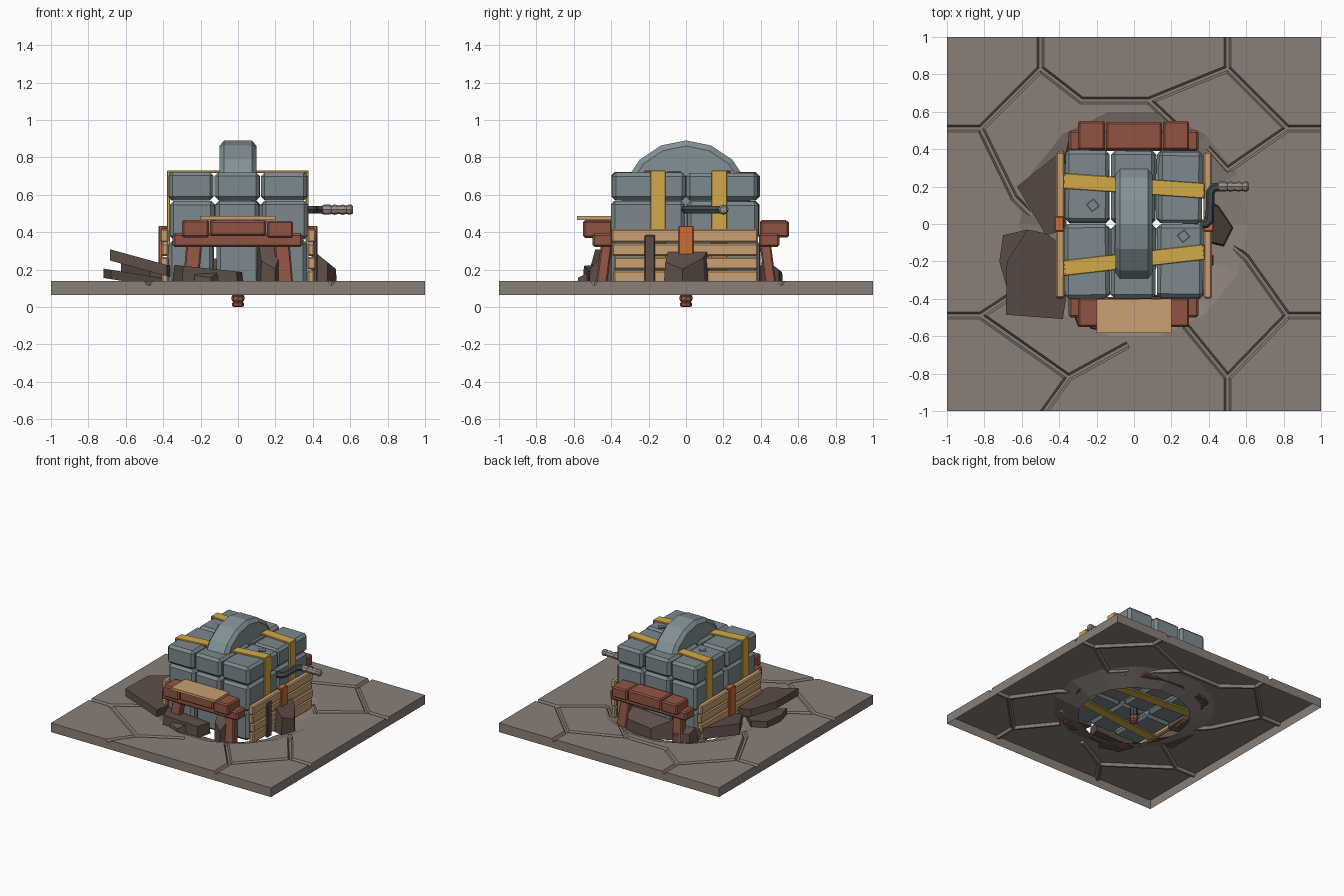
import bpy, bmesh, math, random
from mathutils import Vector, Matrix

if "Cube" in bpy.data.objects:
    bpy.data.objects.remove(bpy.data.objects["Cube"])

random.seed(4)


def mat(name, r, g, b):
    m = bpy.data.materials.new(name)
    lin = [((c / 255 + 0.055) / 1.055) ** 2.4 for c in (r, g, b)]
    m.diffuse_color = (*lin, 1)
    m.use_nodes = True
    m.node_tree.nodes["Principled BSDF"].inputs["Base Color"].default_value = m.diffuse_color
    return m


FLOOR = mat("floor_stone", 138, 127, 119)
STONE = mat("blue_grey_stone", 124, 137, 142)
WHEEL = mat("wheel_stone", 130, 145, 150)
YELLOW = mat("yellow_strap", 212, 170, 74)
TAN = mat("tan_wood", 200, 160, 114)
RED = mat("red_wood", 145, 84, 68)
DARK = mat("dark_earth", 94, 78, 72)
ORANGE = mat("orange_metal", 202, 108, 54)
IRON = mat("dark_iron", 66, 74, 79)
GRIP = mat("grip_beige", 158, 143, 134)


def finish(name, bm, m, bevel=0):
    bmesh.ops.recalc_face_normals(bm, faces=bm.faces)
    me = bpy.data.meshes.new(name)
    bm.to_mesh(me)
    bm.free()
    ob = bpy.data.objects.new(name, me)
    bpy.context.collection.objects.link(ob)
    if m:
        me.materials.append(m)
    if bevel:
        b = ob.modifiers.new("bevel", 'BEVEL')
        b.width, b.segments = bevel, 1
    return ob


def box(name, m, x0, x1, y0, y1, z0, z1, bevel=0, rot=None, taper=None):
    """Box from its limits; rot=(angle, axis), taper=(dx, dy) moves the lower end."""
    bm = bmesh.new()
    bmesh.ops.create_cube(bm, size=1)
    for v in bm.verts:
        low = v.co.z < 0
        v.co = Vector((v.co.x * (x1 - x0), v.co.y * (y1 - y0), v.co.z * (z1 - z0)))
        if rot:
            v.co = Matrix.Rotation(math.radians(rot[0]), 3, rot[1]) @ v.co
        v.co += Vector(((x0 + x1) / 2, (y0 + y1) / 2, (z0 + z1) / 2))
        if taper and low:
            v.co += Vector((taper[0], taper[1], 0))
    return finish(name, bm, m, bevel)


def lathe(name, m, prof, n, matrix):
    """Closed turned part; prof is (radius, height) pairs."""
    bm = bmesh.new()
    rings = [[bm.verts.new(matrix @ Vector((r * math.cos(a), r * math.sin(a), h)))
              for a in (2 * math.pi * i / n for i in range(n))] for r, h in prof]
    for p, q in zip(rings, rings[1:]):
        for i in range(n):
            bm.faces.new((p[i], p[(i + 1) % n], q[(i + 1) % n], q[i]))
    bm.faces.new(rings[0])
    bm.faces.new(rings[-1])
    return finish(name, bm, m)


def shard(name, pts, a, bx, by, thick=None, shrink=1.0):
    """Broken slab: polygon with sloped top z = a + bx*x + by*y."""
    bm = bmesh.new()
    cx = sum(p[0] for p in pts) / len(pts)
    cy = sum(p[1] for p in pts) / len(pts)
    top, low = [], []
    for x, y in pts:
        z = a + bx * x + by * y
        top.append(bm.verts.new((cx + (x - cx) * shrink, cy + (y - cy) * shrink, z)))
        low.append(bm.verts.new((x, y, z - thick if thick else 0.10)))
    n = len(pts)
    bm.faces.new(top)
    bm.faces.new(low[::-1])
    for i in range(n):
        bm.faces.new((low[i], low[(i + 1) % n], top[(i + 1) % n], top[i]))
    return finish(name, bm, DARK)


# Floor slab with carved joints and a crater; underside left open
floor = box("floor_slab", FLOOR, -1, 1, -1, 1, 0.065, 0.14)


def carve(cutter):
    cutter.hide_render = True
    b = floor.modifiers.new("cut", 'BOOLEAN')
    b.operation, b.solver, b.object = 'DIFFERENCE', 'EXACT', cutter
    bpy.context.view_layer.objects.active = floor
    bpy.ops.object.modifier_apply(modifier="cut")
    bpy.data.objects.remove(cutter)


joints = [[(-1.1, .51), (-.82, .51), (-.5, .83), (-.5, 1.1)],
          [(-.5, .83), (-.28, .66), (.08, .66), (.5, .83), (.5, 1.1)],
          [(.5, .83), (.82, .51), (1.1, .51)], [(.82, .51), (.5, .29), (.4, .4)],
          [(.08, .66), (.25, .5)], [(-.82, .51), (-.64, .14), (-.5, 0)],
          [(-1.1, -.49), (-.82, -.49), (-.5, -.28)],
          [(-.82, -.49), (-.35, -.82), (-.55, -1.1)], [(-.35, -.82), (-.04, -.65)],
          [(.28, -.55), (.5, -.82), (.82, -.49), (1.1, -.49)],
          [(.82, -.49), (.6, -.18), (.5, -.1)], [(.5, -.82), (.5, -1.1)]]
for line in joints:
    for p, q in zip(line, line[1:]):
        p, q = Vector((*p, 0)), Vector((*q, 0))
        d = (q - p).normalized()
        s = Vector((-d.y, d.x, 0))
        bm = bmesh.new()
        ends = []
        for e in (p - d * 0.008, q + d * 0.008):
            ends.append([bm.verts.new(e + s * w + Vector((0, 0, z)))
                         for w, z in ((-.024, .15), (-.008, .118), (.008, .118), (.024, .15))])
        for i in range(4):
            j = (i + 1) % 4
            bm.faces.new((ends[0][i], ends[0][j], ends[1][j], ends[1][i]))
        bm.faces.new(ends[0])
        bm.faces.new(ends[1][::-1])
        carve(finish("joint_cutter", bm, None))
carve(lathe("crater_cutter", None, [(.40, .055), (.62, .1425)], 14, Matrix()))
bm = bmesh.new()
bm.from_mesh(floor.data)
bmesh.ops.delete(bm, geom=[f for f in bm.faces if f.normal.z < -0.9], context='FACES')
bm.to_mesh(floor.data)
bm.free()

# Stacked stone blocks
j = lambda: random.uniform(-0.006, 0.006)
for c, (x0, x1) in enumerate(((-.368, -.128), (-.118, .115), (.125, .366))):
    for r, (y0, y1) in enumerate(((-.395, -.005), (.005, .39))):
        for k, (z0, z1) in enumerate(((.12, .355), (.36, .565), (.57, .72))):
            box(f"stone_block_{c}{r}{k}", STONE, x0 + j(), x1 + j(), y0 + j(), y1 + j(),
                z0, z1 + j() / 2, 0.02, (random.uniform(-1, 1), 'Z'))
# Small diamond chips on the top blocks
for x, y in ((-.22, .1), (.265, -.065)):
    box("diamond_chip", IRON, x - .027, x + .027, y - .027, y + .027, .716, .723, 0, (38, 'Z'))
    box("diamond_chip_centre", STONE, x - .02, x + .02, y - .02, y + .02, .718, .725, 0, (38, 'Z'))

# Grinding wheel
lathe("grinding_wheel", WHEEL, [(.32, -.1), (.35, -.075), (.35, .075), (.32, .1)], 16,
      Matrix.Translation((0, 0, .54)) @ Matrix.Rotation(math.pi / 2, 4, 'Y'))

# Yellow straps around the blocks
for yl, yr in ((.23, .178), (-.235, -.15)):
    ang = math.degrees(math.atan2(yr - yl, .74))
    ym = (yl + yr) / 2
    box("strap_top", YELLOW, -.376, .376, ym - .041, ym + .041, .715, .73, .003, (ang, 'Z'))
    box("strap_bottom", YELLOW, -.376, .376, ym - .041, ym + .041, .107, .122, .003, (ang, 'Z'))
    box("strap_left", YELLOW, -.38, -.364, yl - .041, yl + .041, .11, .729, .003)
    box("strap_right", YELLOW, .362, .378, yr - .041, yr + .041, .11, .729, .003)

# Plank walls, orange clips and benches, mirrored
for s, side in ((-1, "left"), (1, "right")):
    for i, (z0, z1) in enumerate(((.11, .195), (.2, .268), (.273, .34), (.345, .418))):
        e = .41 + (.006 if i % 2 else 0)
        xs = sorted((s * .372, s * e))
        box(f"{side}_plank_{i}", TAN, *xs, -.392 + j(), .385 + j(), z0, z1, .008)
    box(f"{side}_clip", ORANGE, *sorted((s * .405, s * .424)), -.04, .04, .11, .43, .004)
    box(f"{side}_clip_fold", ORANGE, *sorted((s * .375, s * .424)), -.04, .04, .418, .434, .004)
for s, side in ((-1, "front"), (1, "back")):
    for i, (x0, x1) in enumerate(((-.3, -.155), (-.15, .15), (.155, .295))):
        ys = sorted((s * .395, s * (.55 if i != 1 else .545)))
        box(f"{side}_bench_top_{i}", RED, x0, x1, *ys, .375 + j(), .462 + j() / 2, .01)
    box(f"{side}_bench_beam", RED, -.35, .345, *sorted((s * .39, s * .5)), .32, .395, .012)
    for t in (-1, 1):
        box(f"{side}_bench_leg", RED, t * .235 - .042, t * .235 + .042,
            *sorted((s * .395, s * .455)), .10, .33, .008, None, (t * .02, s * .03))
box("bench_board", TAN, -.2, .2, -.582, -.4, .465, .485)

# Side crank
cu = bpy.data.curves.new("crank", 'CURVE')
cu.dimensions, cu.bevel_depth, cu.bevel_resolution, cu.use_fill_caps = '3D', .024, 1, True
sp = cu.splines.new('POLY')
path = [(.35, 0), (.385, 0), (.405, .02), (.408, .17), (.425, .195), (.47, .2)]
sp.points.add(len(path) - 1)
for pt, (x, y) in zip(sp.points, path):
    pt.co = (x, y, .52, 1)
crank = bpy.data.objects.new("crank_arm", cu)
bpy.context.collection.objects.link(crank)
cu.materials.append(IRON)
bpy.context.view_layer.objects.active = crank
crank.select_set(True)
bpy.ops.object.convert(target='MESH')
bpy.ops.object.shade_smooth_by_angle(angle=math.radians(50))
lathe("crank_grip", GRIP, [(.022, .45), (.027, .46), (.027, .49), (.022, .5), (.028, .515),
                           (.022, .54), (.028, .56), (.022, .58), (.027, .59), (.027, .605),
                           (.018, .615)], 8,
      Matrix.Translation((0, .2, .52)) @ Matrix.Rotation(math.pi / 2, 4, 'Y'))

# Bolt hanging below
lathe("bottom_bolt", RED, [(.022, 0), (.032, .006), (.032, .02), (.026, .026), (.035, .038),
                           (.035, .055), (.028, .062)], 8, Matrix())
lathe("bolt_shaft", IRON, [(.032, .06), (.032, .13)], 8, Matrix())

# Broken dark slabs around the crater
shard("slab_left_front", [(-.57, -.03), (-.68, -.2), (-.685, -.485), (-.38, -.508), (-.33, -.15),
                          (-.47, -.05)], .12, -.275, 0, .06)
shard("slab_left_back", [(-.625, .2), (-.38, .395), (-.36, -.03), (-.47, -.06)], .12, -.2, .08, .09)
shard("slab_left_low", [(-.72, -.2), (-.7, -.06), (-.57, -.03), (-.4, -.2), (-.68, -.34)], .09, -.16, 0, .05)
shard("rock_right", [(.39, .13), (.45, .1), (.53, -.02), (.48, -.12), (.39, -.1)], .6, -.75, 0, None, .92)
shard("rock_front_left", [(-.35, -.42), (-.3, -.55), (.0, -.52), (.03, -.4)], .19, -.1, .0, None, .95)
shard("rock_front_right", [(.1, -.38), (.12, -.48), (.2, -.52), (.26, -.38)], .75, 0, 1.05, None, .9)
shard("rock_front_tip", [(-.24, -.56), (-.14, -.585), (-.08, -.5), (-.25, -.46)], .42, 0, .45, None, .85)
shard("rock_back", [(.25, .4), (.2, .5), (-.05, .52), (-.2, .42)], .55, 0, -.7, None, .9)
shard("rock_back_left", [(-.38, .32), (-.35, .45), (-.22, .5), (-.2, .38)], .4, 0, -.45, None, .9)
box("dark_post", DARK, .40, .426, -.222, -.165, .10, .385, .006)
